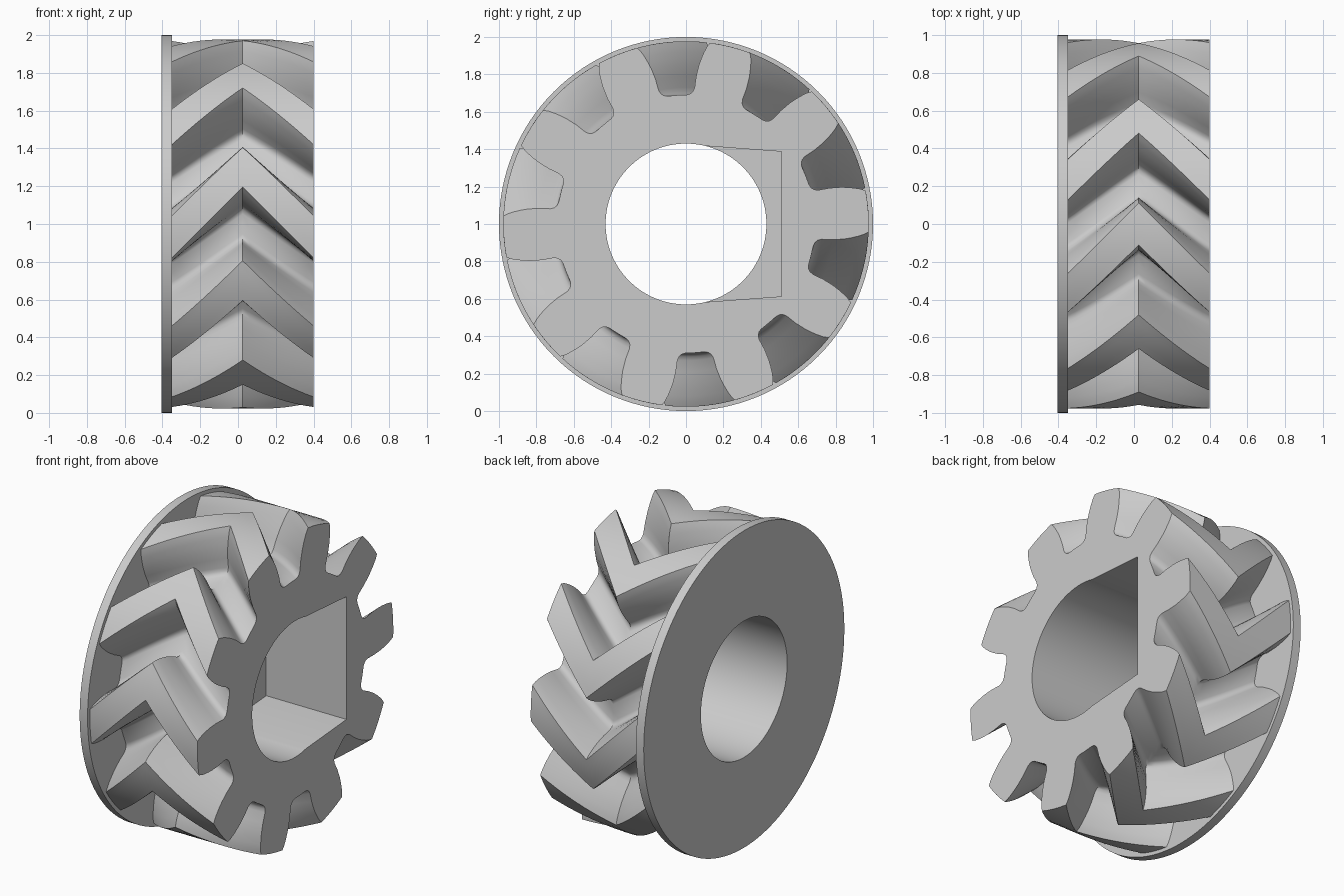
import bpy, bmesh
from math import cos, sin, radians, tau

cube = bpy.data.objects.get("Cube")
if cube:
    bpy.data.objects.remove(cube)

BACK, FRONT, FLANGE_BACK = -0.35, 0.40, -0.405
MID = (BACK + FRONT) / 2
BORE, RIM, SEGS = 0.43, 1.0, 128
TEETH, TWIST, PHASE = 10, 22, 4

grey = bpy.data.materials.new("plain_grey")
grey.use_nodes = True
grey.diffuse_color = (0.6, 0.6, 0.6, 1)
grey.node_tree.nodes["Principled BSDF"].inputs["Base Color"].default_value = (0.6, 0.6, 0.6, 1)


def circle(x, r):
    return [(x, r * cos(tau * i / SEGS), r * sin(tau * i / SEGS)) for i in range(SEGS)]


def loft(name, loops, ring=False):
    """Skin matching loops; cap the ends, or join last to first for a ring."""
    bm = bmesh.new()
    rows = [[bm.verts.new(p) for p in loop] for loop in loops]
    pairs = list(zip(rows, rows[1:]))
    if ring:
        pairs.append((rows[-1], rows[0]))
    else:
        bm.faces.new(rows[0])
        bm.faces.new(rows[-1])
    n = len(rows[0])
    for a, b in pairs:
        for i in range(n):
            j = (i + 1) % n
            bm.faces.new((a[i], a[j], b[j], b[i]))
    bmesh.ops.recalc_face_normals(bm, faces=bm.faces[:])
    mesh = bpy.data.meshes.new(name)
    bm.to_mesh(mesh)
    bm.free()
    mesh.materials.append(grey)
    obj = bpy.data.objects.new(name, mesh)
    obj.location.z = RIM
    bpy.context.collection.objects.link(obj)
    return obj


def activate(obj):
    bpy.ops.object.select_all(action='DESELECT')
    obj.select_set(True)
    bpy.context.view_layer.objects.active = obj


def cut(obj, cutter):
    cutter.hide_render = True
    mod = obj.modifiers.new("cut", 'BOOLEAN')
    mod.operation, mod.solver, mod.object = 'DIFFERENCE', 'EXACT', cutter
    activate(obj)
    bpy.ops.object.modifier_apply(modifier=mod.name)
    bpy.data.objects.remove(cutter)


# Tooth flank: radius and half-angle in degrees, root to tip
flank = [(0.691, 13.6), (0.697, 12.1), (0.71, 11.0), (0.73, 10.4), (0.79, 10.1),
         (0.85, 9.4), (0.885, 8.8), (0.92, 8.1), (0.95, 7.4), (0.977, 6.5)]
tip = flank[-1]
tooth = [(0.69, -18)] + [(r, -a) for r, a in flank]
tooth += [(tip[0], tip[1] * k) for k in (-0.5, 0, 0.5)] + flank[::-1]


def section(x):
    # Chevron twist: strongest at mid-width, none at both ends
    turn = PHASE - TWIST * (1 - abs(x - MID) / (FRONT - MID))
    pts = []
    for t in range(TEETH):
        for r, a in tooth:
            ang = radians(turn + a + t * 360 / TEETH)
            pts.append((x, r * cos(ang), r * sin(ang)))
    return pts


# Chevron gear body
STEPS = 20
gear = loft("gear_body", [section(BACK + (FRONT - BACK) * i / STEPS) for i in range(STEPS + 1)])

# Round bore, then flat-sided pocket open to the front
cut(gear, loft("bore_cutter", [circle(x, BORE) for x in (BACK - 0.2, FRONT + 0.2)]))
pocket = [(0.0, 0.425), (0.51, 0.387), (0.51, -0.387), (0.0, -0.425)]
cut(gear, loft("pocket_cutter", [[(x, y, z) for y, z in pocket] for x in (-0.16, FRONT + 0.2)]))

# Thin flange disc with the same bore
flange = loft("flange", [circle(FLANGE_BACK, BORE), circle(FLANGE_BACK, RIM),
                         circle(BACK, RIM), circle(BACK, BORE)], ring=True)

for part in (gear, flange):
    activate(part)
    bpy.ops.object.shade_smooth_by_angle(angle=radians(30))
